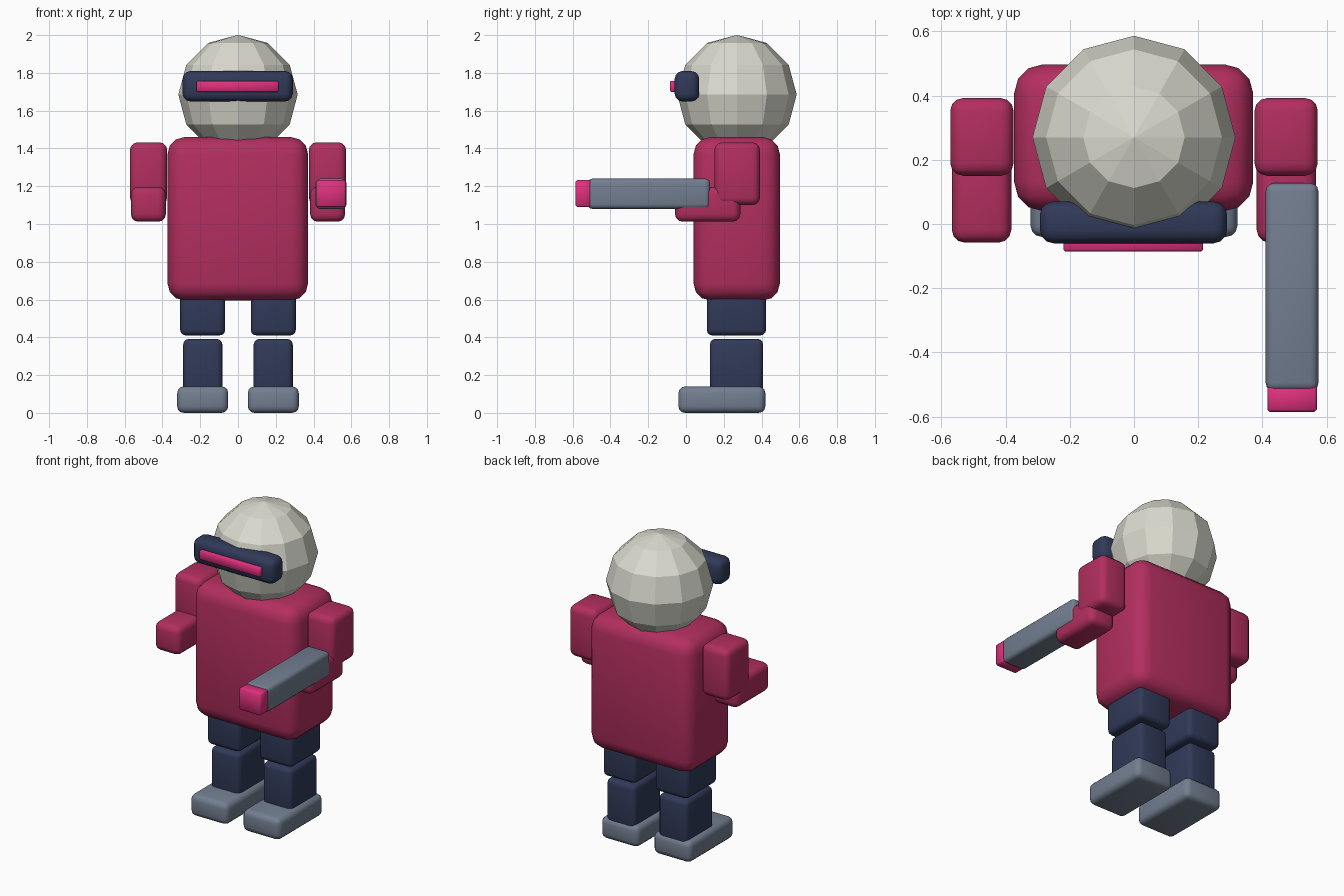
import bpy
import bmesh
from mathutils import Vector

if "Cube" in bpy.data.objects:
    bpy.data.objects.remove(bpy.data.objects["Cube"])


def material(name, color):
    m = bpy.data.materials.new(name)
    m.diffuse_color = (*color, 1.0)
    m.use_nodes = True
    m.node_tree.nodes["Principled BSDF"].inputs["Base Color"].default_value = m.diffuse_color
    return m


crimson = material("crimson", (0.45, 0.028, 0.115))
navy = material("navy", (0.030, 0.042, 0.100))
slate = material("slate grey", (0.17, 0.21, 0.28))
pink = material("hot pink", (0.74, 0.030, 0.205))
bone = material("bone white", (0.70, 0.70, 0.62))


def finish(bm, name, mat):
    mesh = bpy.data.meshes.new(name)
    bm.to_mesh(mesh)
    bm.free()
    mesh.materials.append(mat)
    ob = bpy.data.objects.new(name, mesh)
    bpy.context.collection.objects.link(ob)
    return ob


def rounded_box(name, x, y, z, bevel, mat, segments=3):
    """Box spanning the x, y and z ranges with rounded edges."""
    bm = bmesh.new()
    bmesh.ops.create_cube(bm, size=1.0)
    lo, hi = Vector((x[0], y[0], z[0])), Vector((x[1], y[1], z[1]))
    for v in bm.verts:
        v.co = (lo + hi) / 2 + v.co * (hi - lo)
    bmesh.ops.bevel(bm, geom=bm.edges[:], offset=bevel, segments=segments,
                    profile=0.5, affect='EDGES')
    ob = finish(bm, name, mat)
    bpy.ops.object.select_all(action='DESELECT')
    ob.select_set(True)
    bpy.context.view_layer.objects.active = ob
    bpy.ops.object.shade_smooth_by_angle(angle=0.8)
    return ob


def pair(name, x, y, z, bevel, mat):
    """Left and right copies of a rounded box."""
    rounded_box("right_" + name, x, y, z, bevel, mat)
    rounded_box("left_" + name, (-x[1], -x[0]), y, z, bevel, mat)


# Faceted round head
bm = bmesh.new()
bmesh.ops.create_uvsphere(bm, u_segments=12, v_segments=6, radius=0.316)
bmesh.ops.translate(bm, verts=bm.verts[:], vec=(0, 0.27, 1.685))
finish(bm, "head", bone)

# Visor with glowing strip
rounded_box("visor", (-0.293, 0.29), (-0.06, 0.07), (1.648, 1.81), 0.042, navy)
rounded_box("visor_strip", (-0.22, 0.215), (-0.085, -0.03), (1.70, 1.758), 0.005, pink, 1)

# Torso
rounded_box("torso", (-0.373, 0.371), (0.04, 0.497), (0.595, 1.46), 0.09, crimson)

# Arms, bent at the elbow
pair("upper_arm", (0.375, 0.572), (0.15, 0.392), (1.10, 1.432), 0.04, crimson)
pair("forearm", (0.382, 0.567), (-0.058, 0.288), (1.012, 1.197), 0.04, crimson)

# Arm cannon
rounded_box("cannon", (0.41, 0.574), (-0.52, 0.127), (1.08, 1.24), 0.025, slate)
rounded_box("cannon_tip", (0.415, 0.57), (-0.585, -0.50), (1.09, 1.232), 0.008, pink, 1)

# Legs and feet
pair("thigh", (0.068, 0.306), (0.11, 0.424), (0.41, 0.70), 0.03, navy)
pair("shin", (0.083, 0.29), (0.127, 0.408), (0.08, 0.392), 0.03, navy)
pair("foot", (0.052, 0.322), (-0.04, 0.42), (0.0, 0.14), 0.035, slate)
